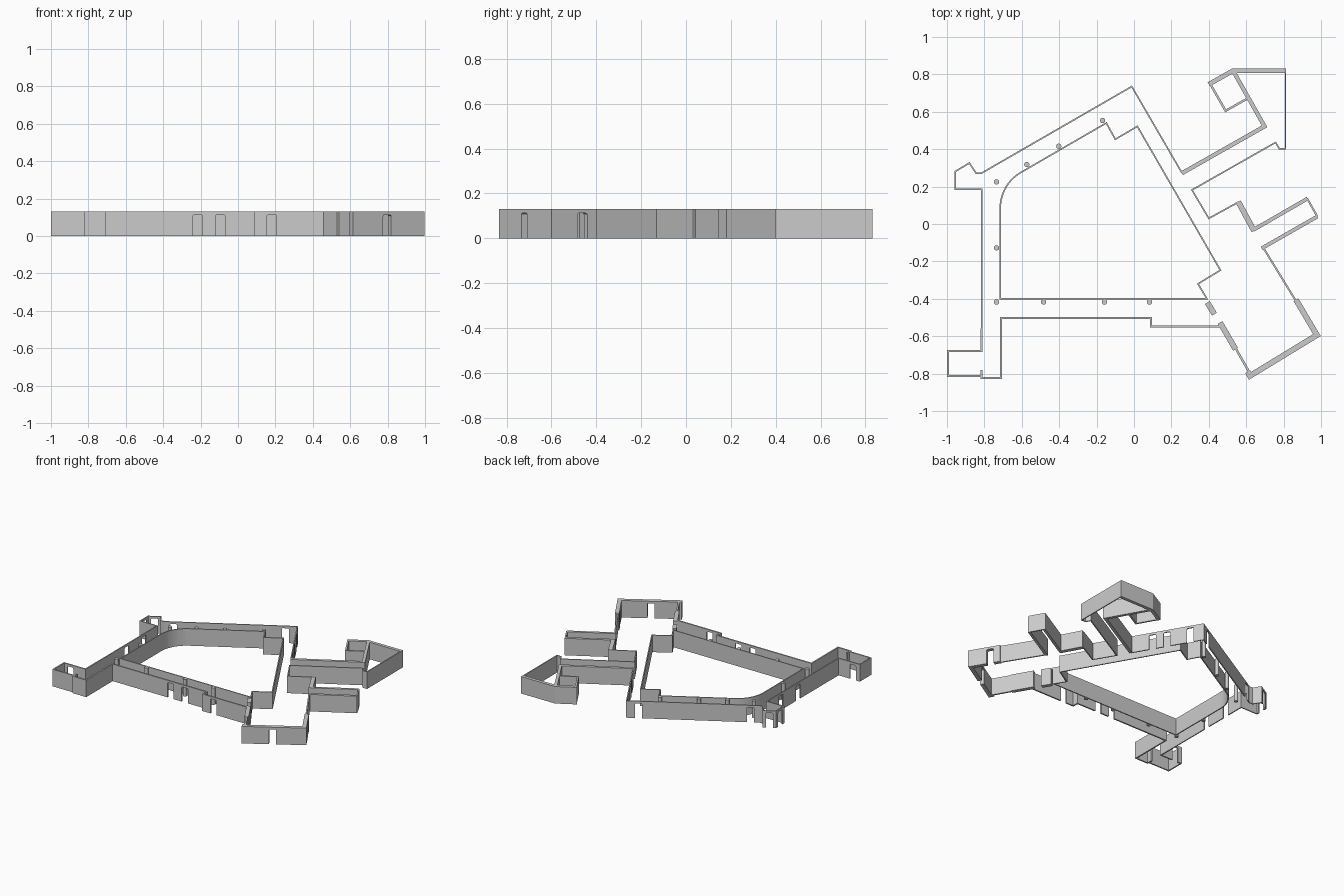
import bpy, bmesh, math
from mathutils import Vector

if "Cube" in bpy.data.objects:
    bpy.data.objects.remove(bpy.data.objects["Cube"])

H = 0.13          # wall height
DOOR_H = 0.113    # door height


def add_mesh(name, bm):
    bmesh.ops.recalc_face_normals(bm, faces=bm.faces)
    me = bpy.data.meshes.new(name)
    bm.to_mesh(me)
    bm.free()
    ob = bpy.data.objects.new(name, me)
    bpy.context.collection.objects.link(ob)
    return ob


def door_cutter(doors):
    """Door-shaped prisms (x, y, wall angle, width) with clipped top corners."""
    bm = bmesh.new()
    for x, y, ang, w in doors:
        a, c = math.radians(ang), 0.008
        u = Vector((math.cos(a), math.sin(a), 0))
        n = Vector((-u.y, u.x, 0)) * 0.035
        h = w / 2
        prof = [(-h, -.05), (h, -.05), (h, DOOR_H - c), (h - c * .3, DOOR_H - c * .3), (h - c, DOOR_H),
                (c - h, DOOR_H), (c * .3 - h, DOOR_H - c * .3), (-h, DOOR_H - c)]
        rings = [[bm.verts.new(Vector((x, y, 0)) + u * s + Vector((0, 0, z)) + n * k)
                  for s, z in prof] for k in (-1, 1)]
        bm.faces.new(rings[0][::-1])
        bm.faces.new(rings[1])
        for i in range(8):
            j = (i + 1) % 8
            bm.faces.new((rings[0][i], rings[0][j], rings[1][j], rings[1][i]))
    ob = add_mesh("door_cutter", bm)
    ob.hide_render = True
    return ob


def wall(name, pts, t=0.008, closed=False, doors=()):
    """Mitred wall along a centre line."""
    P = [Vector(p) for p in pts]
    n = len(P)
    bm = bmesh.new()
    rings = []
    for i, p in enumerate(P):
        a = (p - P[i - 1]).normalized() if (i or closed) else None
        b = (P[(i + 1) % n] - p).normalized() if (i < n - 1 or closed) else None
        a, b = a or b, b or a
        na, nb = Vector((-a.y, a.x)), Vector((-b.y, b.x))
        off = (na + nb) / (1 + na.dot(nb)) * t / 2
        rings.append([bm.verts.new((q.x, q.y, z)) for q, z in
                      ((p - off, 0), (p + off, 0), (p + off, H), (p - off, H))])
    for i in range(n if closed else n - 1):
        r, s = rings[i], rings[(i + 1) % n]
        for k in range(4):
            m = (k + 1) % 4
            bm.faces.new((r[k], r[m], s[m], s[k]))
    if not closed:
        bm.faces.new(rings[0])
        bm.faces.new(rings[-1][::-1])
    ob = add_mesh(name, bm)
    if doors:
        cut = door_cutter(doors)
        mod = ob.modifiers.new("doors", 'BOOLEAN')
        mod.operation, mod.solver, mod.object = 'DIFFERENCE', 'EXACT', cut
        bpy.context.view_layer.objects.active = ob
        bpy.ops.object.modifier_apply(modifier=mod.name)
        bpy.data.objects.remove(cut)
    return ob


def along(a, b, ts, w=0.05):
    """Doors at fractions ts of the wall from a to b."""
    ang = math.degrees(math.atan2(b[1] - a[1], b[0] - a[0]))
    return [(a[0] + (b[0] - a[0]) * t, a[1] + (b[1] - a[1]) * t, ang, w) for t in ts]


# Courtyard wall with one rounded corner
R = 0.22
arc = [(-.715 + R - R * math.cos(a), .085 + R * math.sin(a))
       for a in (math.radians(60 * i / 10) for i in range(11))]
ne_a, ne_b = (.018, .522), (.462, -.247)
wall("courtyard_wall", [(-.715, -.4)] + arc + [(-.148, .54), (-.1, .453), ne_a, ne_b,
     (.342, -.32), (.39, -.4)], closed=True)

# Outer corridor wall, west side round to the north-east
w_a, w_b, apex, ne_end = (-.815, -.56), (-.815, .185), (-.012, .735), (.257, .272)
wall("outer_corridor_wall", [w_a, w_b, (-.957, .185), (-.957, .28), (-.88, .326),
     (-.845, .272), (-.815, .272), apex, ne_end],
     doors=along(w_a, w_b, (.5, .78)) + along((-.815, .272), apex, (.07, .91))
     + along(apex, ne_end, (.18, .5, .7)) + along((-.957, .28), (-.88, .326), (.5,))
     + along((-.957, .185), (-.957, .28), (.5,)))

# South-west room and south corridor
wall("southwest_room", [(-.815, -.56), (-.815, -.68), (-.995, -.68), (-.995, -.812), (-.815, -.812)],
     0.01, doors=[(-.94, -.68, 0, .05)])
wall("south_corridor_wall", [(-.815, -.78), (-.815, -.824), (-.71, -.824), (-.71, -.503),
     (.09, -.503), (.09, -.548), (.465, -.548)], 0.011,
     doors=[(x, -.503, 0, .052) for x in (-.215, -.095)] + [(.18, -.548, 0, .052)])

# South-east room
wall("courtyard_jamb", [(.392, -.42), (.43, -.482)], .03)
wall("southeast_jamb", [(.46, -.527), (.543, -.67)], .03)
wall("southeast_inner_wall", [(.538, -.655), (.615, -.79)], .012)
se_a, se_b, se_c = (.597, -.812), (.978, -.594), (.866, -.405)
wall("southeast_room", [(.608, -.79), (.62, -.812), se_b, se_c], .03,
     doors=along(se_a, se_b, (.5,)) + along(se_b, se_c, (.66,)))

# East wing
wall("east_link_wall", [(.868, -.415), (.69, -.125)], .01)
wall("east_room_south_wall", [(.683, -.13), (.98, .04)], .02)
wall("east_room_end_wall", [(.98, .04), (.925, .138)], .01)
wall("east_room_north_wall", [(.928, .136), (.637, -.032)], .02)
wall("east_room_thick_wall", [(.642, -.037), (.558, .118)], .03)
wall("northeast_room_wall", [(.56, .118), (.4, .03), (.31, .182), (.757, .436), (.777, .402),
     (.81, .402), (.81, .82)])

# North-east wing
wall("north_thick_wall", [(.814, .82), (.53, .82), (.4, .747)], .025)
wall("small_room_wall", [(.407, .75), (.49, .605), (.605, .67)], .012)
wall("north_room_wall", [(.535, .81), (.698, .522), (.257, .272)], .022)

# Round columns along the corridor
for x, y in ((-.735, .225), (-.573, .318), (-.402, .416), (-.168, .553), (-.735, -.128),
             (-.735, -.417), (-.483, -.417), (-.158, -.417), (.083, -.417)):
    bpy.ops.mesh.primitive_cylinder_add(vertices=24, radius=.014, depth=H, location=(x, y, H / 2))
    bpy.context.object.name = "column"
    bpy.ops.object.shade_smooth_by_angle()
